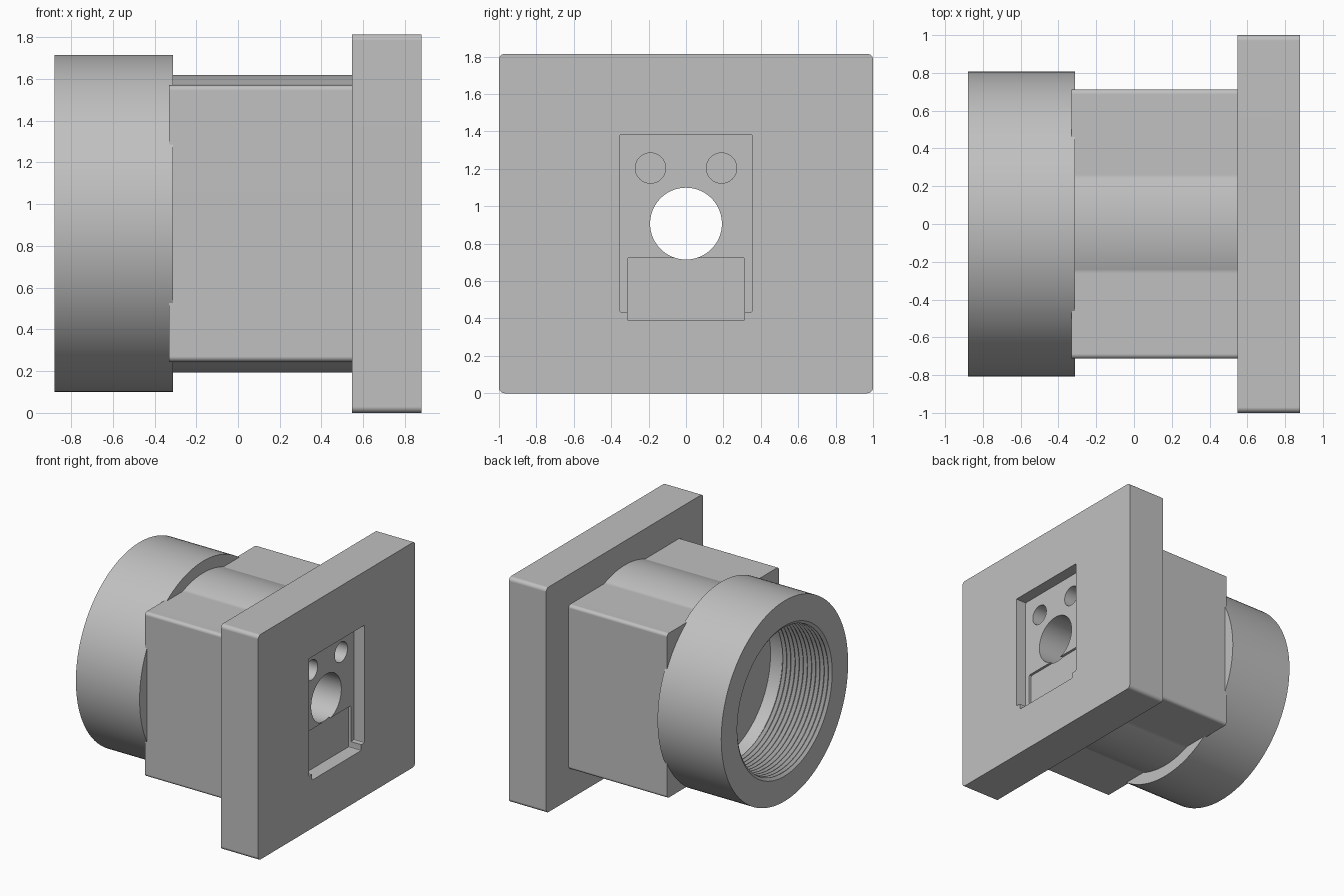
import bpy, bmesh, math
from mathutils import Matrix, Vector

cube = bpy.data.objects.get("Cube")
if cube:
    bpy.data.objects.remove(cube, do_unlink=True)

MID = 0.907          # height of the main axis
SEG = 128

grey = bpy.data.materials.new("plain grey")
grey.use_nodes = True
COLOUR = (0.53, 0.53, 0.53, 1)
grey.diffuse_color = COLOUR
grey.node_tree.nodes["Principled BSDF"].inputs["Base Color"].default_value = COLOUR


def finish(bm, name):
    bmesh.ops.recalc_face_normals(bm, faces=bm.faces[:])
    mesh = bpy.data.meshes.new(name)
    bm.to_mesh(mesh)
    bm.free()
    mesh.materials.append(grey)
    obj = bpy.data.objects.new(name, mesh)
    bpy.context.collection.objects.link(obj)
    return obj


def block(name, x0, x1, y0, y1, z0, z1, radius, steps=6):
    """Box whose four edges along x are rounded."""
    bm = bmesh.new()
    size = Matrix.Diagonal((x1 - x0, y1 - y0, z1 - z0, 1))
    centre = Matrix.Translation(((x0 + x1) / 2, (y0 + y1) / 2, (z0 + z1) / 2))
    bmesh.ops.create_cube(bm, size=1, matrix=centre @ size)
    along_x = [e for e in bm.edges
               if abs(e.verts[0].co.x - e.verts[1].co.x) > 1e-4]
    bmesh.ops.bevel(bm, geom=along_x, offset=radius, segments=steps,
                    profile=0.5, affect='EDGES')
    return finish(bm, name)


def rod(name, x0, x1, y, z, radius, segments=SEG):
    """Cylinder along x."""
    bm = bmesh.new()
    place = Matrix.Translation(((x0 + x1) / 2, y, z)) @ Matrix.Rotation(math.pi / 2, 4, 'Y')
    bmesh.ops.create_cone(bm, cap_ends=True, segments=segments, radius1=radius,
                          radius2=radius, depth=x1 - x0, matrix=place)
    return finish(bm, name)


def lathe(name, profile):
    """Closed (x, radius) profile turned about the main axis."""
    bm = bmesh.new()
    rings = []
    for i in range(SEG):
        a = math.tau * i / SEG
        rings.append([bm.verts.new((x, r * math.cos(a), MID + r * math.sin(a)))
                      for x, r in profile])
    n = len(profile)
    for i in range(SEG):
        a, b = rings[i], rings[(i + 1) % SEG]
        for j in range(n):
            k = (j + 1) % n
            bm.faces.new((a[j], a[k], b[k], b[j]))
    return finish(bm, name)


def activate(obj):
    bpy.ops.object.select_all(action='DESELECT')
    obj.select_set(True)
    bpy.context.view_layer.objects.active = obj


def combine(target, tool, operation):
    activate(target)
    mod = target.modifiers.new("combine", 'BOOLEAN')
    mod.operation = operation
    mod.solver = 'EXACT'
    mod.object = tool
    bpy.ops.object.modifier_apply(modifier=mod.name)
    bpy.data.objects.remove(tool, do_unlink=True)


def smooth(obj):
    activate(obj)
    bpy.ops.object.shade_smooth_by_angle(angle=math.radians(25))
    mod = obj.modifiers.new("even shading", 'WEIGHTED_NORMAL')
    mod.keep_sharp = True


def bore():
    return rod("bore_cutter", -1, 1, 0, MID, 0.192, 96)


# Square flange with a recessed pocket
flange = block("flange_plate", 0.547, 0.88, -1, 1, 0, 1.814, 0.03)
combine(flange, block("pocket_cutter", 0.787, 1, -0.355, 0.355, 0.435, 1.382, 0.008, 2), 'DIFFERENCE')
combine(flange, block("recess_cutter", 0.767, 1, -0.313, 0.313, 0.388, 0.724, 0.008, 2), 'DIFFERENCE')
for side in (-1, 1):
    combine(flange, rod("screw_hole_cutter", 0.65, 1, side * 0.19, 1.204, 0.081, 64), 'DIFFERENCE')
combine(flange, bore(), 'DIFFERENCE')
smooth(flange)

# Square body merged with the round hub
body = block("body_block", -0.33, 0.56, -0.713, 0.713, 0.245, 1.57, 0.025)
combine(body, rod("round_hub", -0.325, 0.555, 0, MID, 0.713), 'UNION')
combine(body, bore(), 'DIFFERENCE')
smooth(body)

# Collar with internal thread ridges and a plain relief at the bottom
START, END, OUTER = -0.88, -0.312, 0.808
PITCH, RIDGES = 0.037, 12
profile = [(END, OUTER), (START, OUTER)]
for i in range(RIDGES):
    x = START + i * PITCH
    profile += [(x, 0.605), (x + PITCH * 0.45, 0.582), (x + PITCH * 0.55, 0.582)]
profile += [(START + RIDGES * PITCH, 0.605), (END, 0.605)]
smooth(lathe("threaded_collar", profile))
